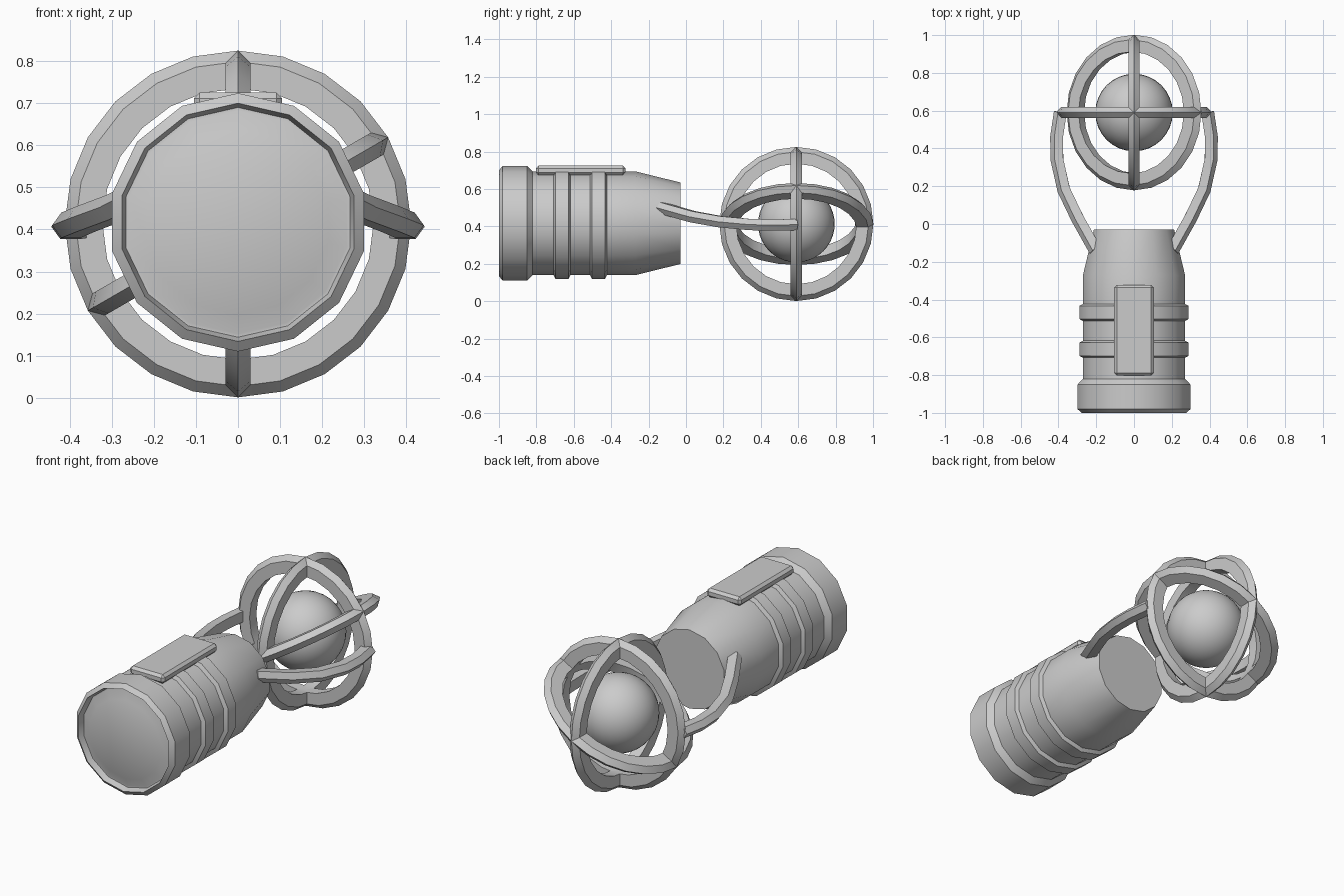
import bpy, bmesh, math
from mathutils import Vector, Matrix

cube = bpy.data.objects.get("Cube")
if cube:
    bpy.data.objects.remove(cube, do_unlink=True)

grey = bpy.data.materials.new("light grey")
grey.use_nodes = True
colour = (0.6, 0.6, 0.6, 1)
grey.diffuse_color = colour
grey.node_tree.nodes["Principled BSDF"].inputs["Base Color"].default_value = colour

CENTRE = Vector((0, 0.59, 0.413))
AXIS_Z = 0.417


def finish(name, bm):
    bmesh.ops.recalc_face_normals(bm, faces=bm.faces)
    mesh = bpy.data.meshes.new(name)
    bm.to_mesh(mesh)
    bm.free()
    mesh.materials.append(grey)
    obj = bpy.data.objects.new(name, mesh)
    bpy.context.collection.objects.link(obj)
    bpy.ops.object.select_all(action='DESELECT')
    obj.select_set(True)
    bpy.context.view_layer.objects.active = obj
    bpy.ops.object.shade_smooth_by_angle(angle=math.radians(30))
    return obj


def loft(name, sections, loop=False):
    """Skin a row of equal cross-sections, capped unless looped."""
    bm = bmesh.new()
    rows = [[bm.verts.new(p) for p in s] for s in sections]
    n = len(rows[0])
    pairs = list(zip(rows, rows[1:])) + ([(rows[-1], rows[0])] if loop else [])
    for a, b in pairs:
        for i in range(n):
            j = (i + 1) % n
            bm.faces.new((a[i], a[j], b[j], b[i]))
    if not loop:
        bm.faces.new(rows[0])
        bm.faces.new(rows[-1])
    return finish(name, bm)


# Barrel: profile of (y, radius) turned about the long axis
SIDES = 14
profile = [(-0.985, 0.22), (-0.965, 0.265), (-0.965, 0.273), (-1, 0.283),
           (-0.98, 0.307), (-0.85, 0.307), (-0.82, 0.277)]
for y in (-0.663, -0.468):  # grip bands
    profile += [(y - 0.045, 0.277), (y - 0.035, 0.297),
                (y + 0.035, 0.297), (y + 0.045, 0.277)]
profile += [(-0.27, 0.277), (-0.03, 0.218)]
loft("barrel", [[(r * math.sin(math.tau * i / SIDES), y,
                  AXIS_Z + r * math.cos(math.tau * i / SIDES))
                 for i in range(SIDES)] for y, r in profile])

# Switch plate on top of the barrel
bm = bmesh.new()
bmesh.ops.create_cube(bm, size=1)
bmesh.ops.scale(bm, vec=(0.21, 0.48, 0.05), verts=bm.verts)
bmesh.ops.translate(bm, vec=(0, -0.563, 0.7), verts=bm.verts)
bmesh.ops.bevel(bm, geom=bm.edges[:], offset=0.014, segments=1, affect='EDGES')
finish("switch_plate", bm)

# Ball in the cage
bm = bmesh.new()
bmesh.ops.create_uvsphere(bm, u_segments=32, v_segments=20, radius=0.205)
bmesh.ops.translate(bm, vec=CENTRE, verts=bm.verts)
finish("ball", bm)

# Cage rings: ridged section swept round a circle
RIDGED = [(0.412, 0), (0.386, 0.03), (0.322, 0.03), (0.322, -0.03), (0.386, -0.03)]


def cage_ring(name, turn):
    sections = []
    for i in range(24):
        a = math.tau * i / 24
        sections.append([CENTRE + turn @ Vector((r * math.cos(a), r * math.sin(a), h))
                         for r, h in RIDGED])
    loft(name, sections, loop=True)


cage_ring("side_ring", Matrix.Rotation(math.pi / 2, 3, 'Y'))
cage_ring("upright_ring", Matrix.Rotation(math.pi / 2, 3, 'X'))
cage_ring("tilted_ring", Matrix.Rotation(-math.radians(30), 3, 'Y'))

# Fork arms from the barrel to the cage, mirrored left and right
PATH = [Vector(p) for p in ((0.205, -0.14, 0.50), (0.30, 0.03, 0.452),
                            (0.372, 0.18, 0.425), (0.408, 0.34, 0.41),
                            (0.41, 0.46, 0.407), (0.39, 0.593, 0.41))]
ARM = [(0.034, 0), (0.012, 0.03), (-0.034, 0.03), (-0.034, -0.03), (0.012, -0.03)]
for side, name in ((1, "left_arm"), (-1, "right_arm")):
    sections = []
    for i, p in enumerate(PATH):
        along = (PATH[min(i + 1, len(PATH) - 1)] - PATH[max(i - 1, 0)]).normalized()
        out = along.cross(Vector((0, 0, 1))).normalized()
        up = out.cross(along)
        ring = [p + out * o + up * u for o, u in ARM]
        sections.append([(side * v.x, v.y, v.z) for v in ring])
    loft(name, sections)
